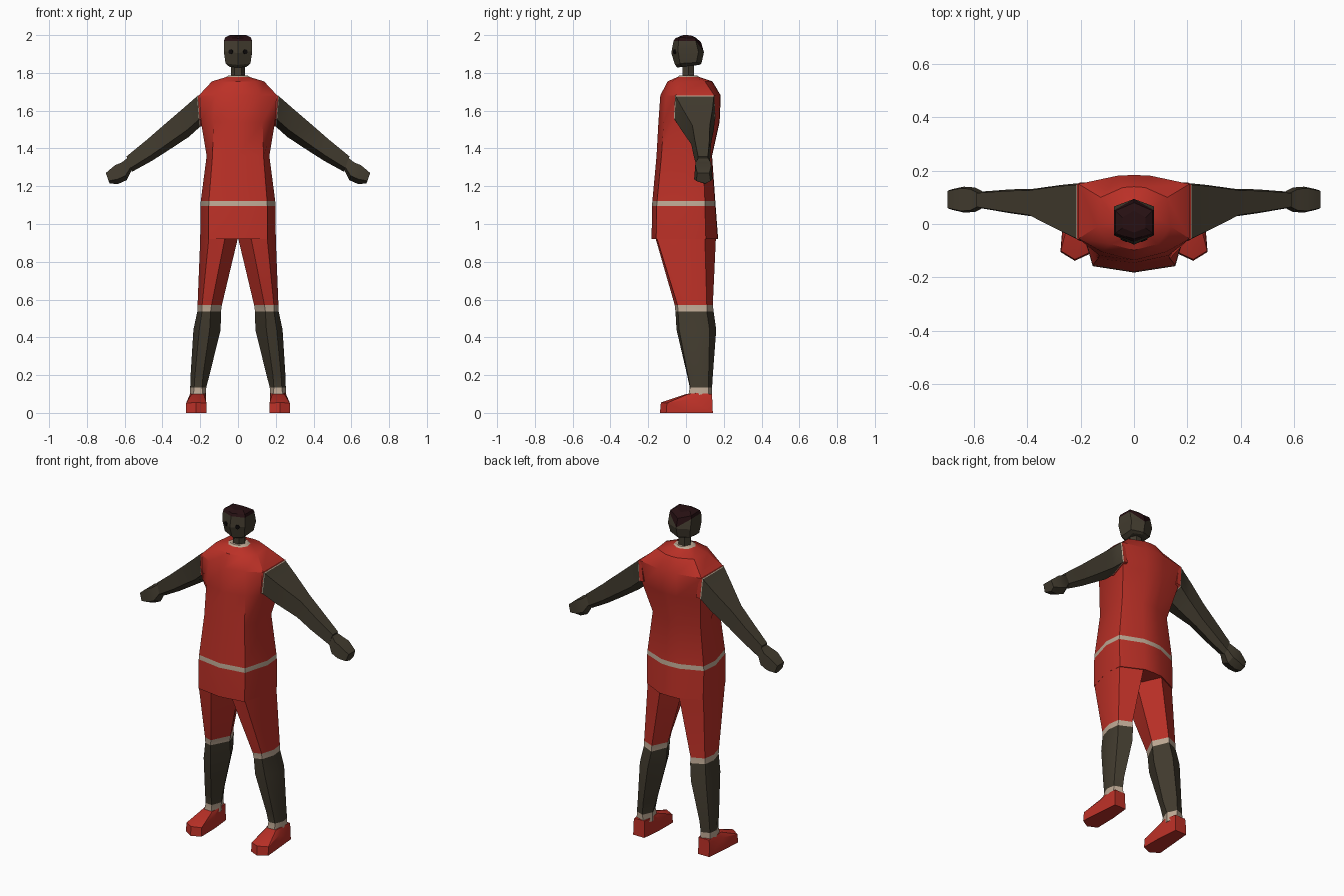
import bpy, bmesh, math
from mathutils import Vector


def material(name, r, g, b):
    m = bpy.data.materials.new(name)
    m.diffuse_color = (r, g, b, 1)
    return m


RED = material("jersey red", 0.50, 0.030, 0.020)
SKIN = material("dark skin", 0.054, 0.044, 0.028)
CREAM = material("cream trim", 0.52, 0.40, 0.30)
HAIR = material("dark hair", 0.019, 0.005, 0.006)
EYE = material("eye black", 0.004, 0.003, 0.003)


def loft(name, rings, bands, mirror=False, angle=35):
    """Skin a list of point rings; bands gives one material per gap."""
    mesh = bpy.data.meshes.new(name)
    mats = list(dict.fromkeys(bands))
    for m in mats:
        mesh.materials.append(m)
    bm = bmesh.new()
    loops = [[bm.verts.new(p) for p in ring] for ring in rings]
    n = len(loops[0])
    for a, b, m in zip(loops, loops[1:], bands):
        for i in range(n):
            j = (i + 1) % n
            bm.faces.new((a[i], a[j], b[j], b[i])).material_index = mats.index(m)
    bm.faces.new(loops[0]).material_index = mats.index(bands[0])
    bm.faces.new(loops[-1]).material_index = mats.index(bands[-1])
    bmesh.ops.recalc_face_normals(bm, faces=bm.faces)
    bm.to_mesh(mesh)
    bm.free()
    ob = bpy.data.objects.new(name, mesh)
    bpy.context.collection.objects.link(ob)
    bpy.ops.object.select_all(action='DESELECT')
    bpy.context.view_layer.objects.active = ob
    ob.select_set(True)
    bpy.ops.object.shade_smooth_by_angle(angle=math.radians(angle))
    if mirror:
        mod = ob.modifiers.new("mirror", 'MIRROR')
        mod.use_mirror_merge = False
    return ob


def symmetric(half):
    """Close a half ring that starts and ends on x = 0."""
    return half + [(-x, y, z) for x, y, z in half[-2:0:-1]]


def flat(z, pts):
    return [(x, y, z) for x, y in pts]


def body_ring(z, yf, fx, fy, w, ys, bx, by, yb):
    return symmetric(flat(z, [(0, yf), (fx, fy), (w, ys), (bx, by),
                              (0.3 * w, yb - 0.003), (0, yb)]))


# Jersey, waistband and top of the shorts
loft("jersey_and_hips", [
    body_ring(0.92, -.182, .155, -.158, .200, 0, .188, .105, .170),
    body_ring(1.095, -.180, .155, -.155, .199, 0, .190, .100, .157),
    body_ring(1.122, -.178, .154, -.153, .197, 0, .188, .100, .155),
    body_ring(1.36, -.156, .135, -.130, .166, 0, .160, .090, .138),
    body_ring(1.54, -.146, .130, -.118, .196, -.065, .195, .140, .178),
    body_ring(1.68, -.136, .120, -.105, .208, -.055, .208, .150, .184),
    body_ring(1.755, -.098, .090, -.075, .138, -.01, .125, .100, .140),
    body_ring(1.778, -.045, .040, -.035, .062, 0, .052, .045, .070),
    body_ring(1.786, -.035, .032, -.028, .050, 0, .042, .040, .060),
], [RED, CREAM, RED, RED, RED, RED, RED, CREAM])

# Shorts leg, hem, calf and sock
loft("leg", [
    flat(.94, [(.070, -.160), (.155, -.153), (.198, 0), (.187, .10), (.065, .158), (.002, .02)]),
    flat(.92, [(.070, -.160), (.155, -.153), (.200, 0), (.187, .10), (.065, .158), (.002, .02)]),
    flat(.572, [(.140, -.060), (.190, -.045), (.214, .04), (.204, .11), (.130, .142), (.085, .05)]),
    flat(.538, [(.145, -.056), (.190, -.042), (.215, .04), (.206, .11), (.130, .146), (.090, .05)]),
    flat(.44, [(.150, -.050), (.205, -.036), (.236, .05), (.222, .125), (.145, .160), (.092, .06)]),
    flat(.20, [(.185, .006), (.228, .010), (.251, .06), (.240, .12), (.190, .142), (.151, .07)]),
    flat(.135, [(.190, .020), (.232, .022), (.253, .07), (.245, .12), (.195, .138), (.168, .08)]),
    flat(.08, [(.185, .010), (.238, .010), (.255, .07), (.248, .12), (.190, .138), (.170, .08)]),
], [RED, RED, CREAM, SKIN, SKIN, SKIN, CREAM], mirror=True)

# Shoe: sole, side wall, sloping upper
SOLE = [(.180, .142), (.255, .142), (.266, .02), (.276, -.105), (.222, -.138), (.166, -.112), (.168, .02)]


def shoe_ring(heights, scale):
    cx, cy = .222, .03
    return [(cx + (x - cx) * scale, cy + (y - cy) * scale, z)
            for (x, y), z in zip(SOLE, heights)]


loft("shoe", [
    shoe_ring([0] * 7, 1),
    shoe_ring([.08, .08, .075, .052, .055, .052, .075], .97),
    [(.180, .138, .10), (.250, .138, .10), (.252, .06, .105), (.245, .012, .10),
     (.215, .002, .10), (.182, .012, .10), (.172, .06, .105)],
], [RED, RED], mirror=True, angle=25)


# Arm with sleeve trim: top front, top back, low back, bottom, low front
def arm_ring(xt, zt, xb, zb, yf, yb):
    xm, zm = xt + (xb - xt) * .75, zt + (zb - zt) * .75
    return [(xt, yf + .006, zt), (xt, yb - .006, zt), (xm, yb, zm),
            (xb, (yf + yb) / 2 + .01, zb), (xm, yf, zm)]


loft("arm", [
    arm_ring(.195, 1.682, .170, 1.520, -.064, .156),
    arm_ring(.213, 1.680, .200, 1.515, -.064, .156),
    arm_ring(.217, 1.676, .204, 1.512, -.060, .153),
    arm_ring(.290, 1.612, .262, 1.460, -.025, .147),
    arm_ring(.395, 1.522, .372, 1.388, .028, .132),
    arm_ring(.480, 1.448, .455, 1.335, .040, .130),
    arm_ring(.590, 1.358, .560, 1.277, .058, .122),
], [RED, CREAM, SKIN, SKIN, SKIN, SKIN], mirror=True)

# Fist
loft("hand", [
    arm_ring(.585, 1.350, .562, 1.285, .060, .122),
    arm_ring(.615, 1.326, .590, 1.232, .045, .137),
    arm_ring(.650, 1.312, .635, 1.212, .043, .140),
    arm_ring(.700, 1.270, .680, 1.214, .054, .130),
], [SKIN] * 3, mirror=True, angle=25)

# Neck
loft("neck", [
    [(.038 * math.cos(t), .012 + .036 * math.sin(t), z)
     for t in (i * math.pi / 3 for i in range(6))]
    for z in (1.76, 1.85)], [SKIN])


# Head: six-sided, with ridges at the front and back
def head_ring(w, front, side_f, side_b, back):
    return symmetric([(0, *front), (w, *side_f), (w, *side_b), (0, *back)])


loft("head", [
    head_ring(.045, (-.045, 1.828), (-.02, 1.832), (.045, 1.845), (.070, 1.842)),
    head_ring(.066, (-.058, 1.842), (-.032, 1.850), (.055, 1.855), (.082, 1.850)),
    head_ring(.075, (-.078, 1.905), (-.042, 1.915), (.066, 1.910), (.094, 1.905)),
    head_ring(.074, (-.066, 1.970), (-.040, 1.970), (.052, 1.968), (.094, 1.912)),
    head_ring(.069, (-.056, 1.983), (-.034, 1.987), (.050, 1.984), (.080, 1.962)),
    head_ring(.044, (-.032, 1.994), (-.015, 2.0), (.025, 1.999), (.050, 1.988)),
], [SKIN, SKIN, SKIN, HAIR, HAIR], angle=20)

# Eyes: thin discs lying on the slanted cheeks
normal = Vector((.036, -.075, 0)).normalized()
side = Vector((.075, .036, 0)).normalized()
centre = Vector((.038, -.0595, 1.912))
loft("eye", [
    [centre + normal * d + (side * math.cos(t) + Vector((0, 0, 1)) * math.sin(t)) * .013
     for t in (i * math.pi / 4 for i in range(8))]
    for d in (-.003, .004)], [EYE], mirror=True)
